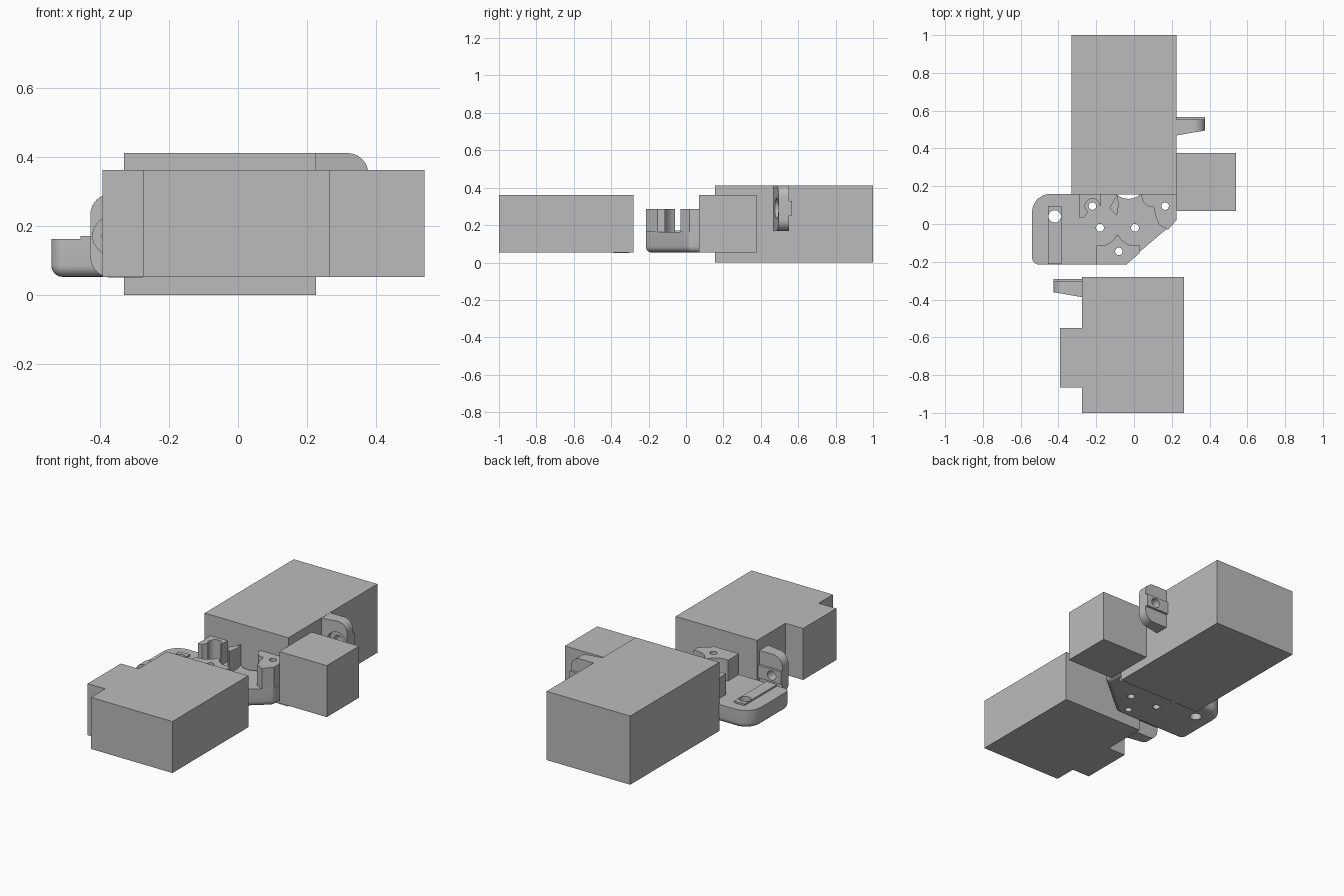
import bpy, bmesh, math

if "Cube" in bpy.data.objects:
    bpy.data.objects.remove(bpy.data.objects["Cube"])

grey = bpy.data.materials.new("grey")
grey.diffuse_color = (0.5, 0.5, 0.5, 1)
grey.use_nodes = True
grey.node_tree.nodes["Principled BSDF"].inputs["Base Color"].default_value = grey.diffuse_color


def arc(cx, cy, r, a0, a1, n=10):
    """Points on an arc, angles in degrees."""
    return [(cx + r * math.cos(math.radians(a0 + (a1 - a0) * i / n)),
             cy + r * math.sin(math.radians(a0 + (a1 - a0) * i / n))) for i in range(n + 1)]


def prism(name, pts, a, b, axis="z", bevel=0.0):
    """Extrude a 2D outline from a to b along z (xy outline) or y (xz outline)."""
    bm = bmesh.new()
    place = (lambda p, h: (p[0], p[1], h)) if axis == "z" else (lambda p, h: (p[0], h, p[1]))
    low = [bm.verts.new(place(p, a)) for p in pts]
    top = [bm.verts.new(place(p, b)) for p in pts]
    base = bm.faces.new(low)
    bm.faces.new(top)
    for i in range(len(pts)):
        j = (i + 1) % len(pts)
        bm.faces.new((low[i], low[j], top[j], top[i]))
    bmesh.ops.recalc_face_normals(bm, faces=bm.faces)
    if bevel:
        bmesh.ops.bevel(bm, geom=list(base.edges), offset=bevel, segments=5,
                        profile=0.5, affect="EDGES")
    me = bpy.data.meshes.new(name)
    bm.to_mesh(me)
    bm.free()
    me.materials.append(grey)
    ob = bpy.data.objects.new(name, me)
    bpy.context.collection.objects.link(ob)
    return ob


def box(name, x0, x1, y0, y1, z0, z1):
    return prism(name, [(x0, y0), (x1, y0), (x1, y1), (x0, y1)], z0, z1)


def activate(ob):
    bpy.ops.object.select_all(action="DESELECT")
    ob.select_set(True)
    bpy.context.view_layer.objects.active = ob


def drill(ob, cx, cy, r, a, b, axis="z"):
    """Cut a round hole from a to b."""
    cutter = prism("cutter", arc(cx, cy, r, 0, 348.75, 31), a, b, axis)
    activate(ob)
    mod = ob.modifiers.new("hole", "BOOLEAN")
    mod.operation = "DIFFERENCE"
    mod.solver = "EXACT"
    mod.object = cutter
    bpy.ops.object.modifier_apply(modifier=mod.name)
    bpy.data.objects.remove(cutter, do_unlink=True)


def smooth(ob):
    activate(ob)
    bpy.ops.object.shade_smooth_by_angle(angle=math.radians(30))


# Large plain blocks
box("rear_block", -0.33, 0.225, 0.155, 1.0, 0, 0.412)
box("right_block", 0.225, 0.54, 0.07, 0.377, 0.053, 0.362)
prism("front_block", [(-0.275, -1), (0.265, -1), (0.265, -0.28), (-0.275, -0.28),
                      (-0.275, -0.55), (-0.392, -0.55), (-0.392, -0.865), (-0.275, -0.865)],
      0.053, 0.362)


# Tapered mounting ears with a back rib, a screw hole and a recess
def ear(name, x, side, back, zc):
    w, h, r = 0.152, 0.121, 0.06
    prof = ([(0, -h)] + arc(w - r, -h + r, r, -90, 0) + arc(w - r, h - r, r, 0, 90) + [(0, h)])
    ob = prism(name, [(x + side * px, zc + pz) for px, pz in prof], back - 0.083, back, "y")
    for v in ob.data.vertices:
        if v.co.y < back - 0.01:
            v.co.y += 0.026 * abs(v.co.x - x) / w
    rib = prism(name + "_rib", [(x, zc - 0.038), (x + side * w, zc - 0.038),
                                (x + side * w, zc + 0.038), (x, zc + 0.038)],
                back, back + 0.014, "y")
    hole_x = x + side * 0.09
    drill(ob, hole_x, zc, 0.055, back - 0.2, back - 0.05, "y")
    for part in (ob, rib):
        drill(part, hole_x, zc, 0.028, back - 0.2, back + 0.1, "y")
        smooth(part)


ear("right_ear", 0.225, 1, 0.552, 0.29)
ear("left_ear", -0.275, -1, -0.304, 0.172)

# Base plate with rounded lower edge
TOP, POST = 0.162, 0.287
plate = prism("base_plate",
              arc(-0.502, -0.177, 0.038, 180, 270, 8) + arc(-0.065, -0.177, 0.038, 270, 311, 5)
              + arc(0.19, 0.035, 0.036, 311, 360, 5)
              + [(0.226, 0.16)] + arc(-0.44, 0.06, 0.1, 90, 180, 12),
              0.053, TOP, bevel=0.033)
drill(plate, -0.03, 0.225, 0.092, 0, 0.4)
for x, y, r in ((-0.42, 0.04, 0.033), (-0.22, 0.095, 0.02), (-0.18, -0.02, 0.021),
                (0.005, -0.02, 0.021), (-0.08, -0.145, 0.02), (0.165, 0.095, 0.02)):
    drill(plate, x, y, r, 0, 0.4)
smooth(plate)

# Raised strip along the left of the plate
strip = box("plate_strip", -0.455, -0.385, -0.213, 0.096, TOP, 0.172)
drill(strip, -0.42, 0.04, 0.033, 0, 0.4)
smooth(strip)

# Upright posts with scooped sides
front_post = prism("front_post",
                   [(-0.2, -0.215)] + [(-0.04, -0.215), (0.03, -0.153)]
                   + arc(0.005, -0.02, 0.095, 285, 204)
                   + arc(-0.18, -0.02, 0.095, -24, -102), TOP, POST)
drill(front_post, -0.08, -0.145, 0.02, 0, 0.4)
right_post = prism("right_post",
                   [(0.18, -0.03), (0.225, 0.02), (0.225, 0.155), (0.037, 0.155)]
                   + arc(0.1, 0.15, 0.06, 190, 275, 6)
                   + arc(0.005, -0.02, 0.125, 30, 8, 5), TOP, POST)
drill(right_post, 0.165, 0.095, 0.02, 0, 0.4)
left_post = prism("left_post", [(-0.29, 0.035), (-0.265, 0.035), (-0.24, 0.07), (-0.2, 0.075),
                                (-0.178, 0.095), (-0.178, 0.155), (-0.29, 0.155)], TOP, POST)
drill(left_post, -0.22, 0.095, 0.039, 0, 0.4)
spike = prism("small_post", [(-0.13, 0.085), (-0.09, 0.045), (-0.08, 0.105), (-0.09, 0.155)],
              TOP, POST)
for ob in (front_post, right_post, left_post, spike):
    smooth(ob)
